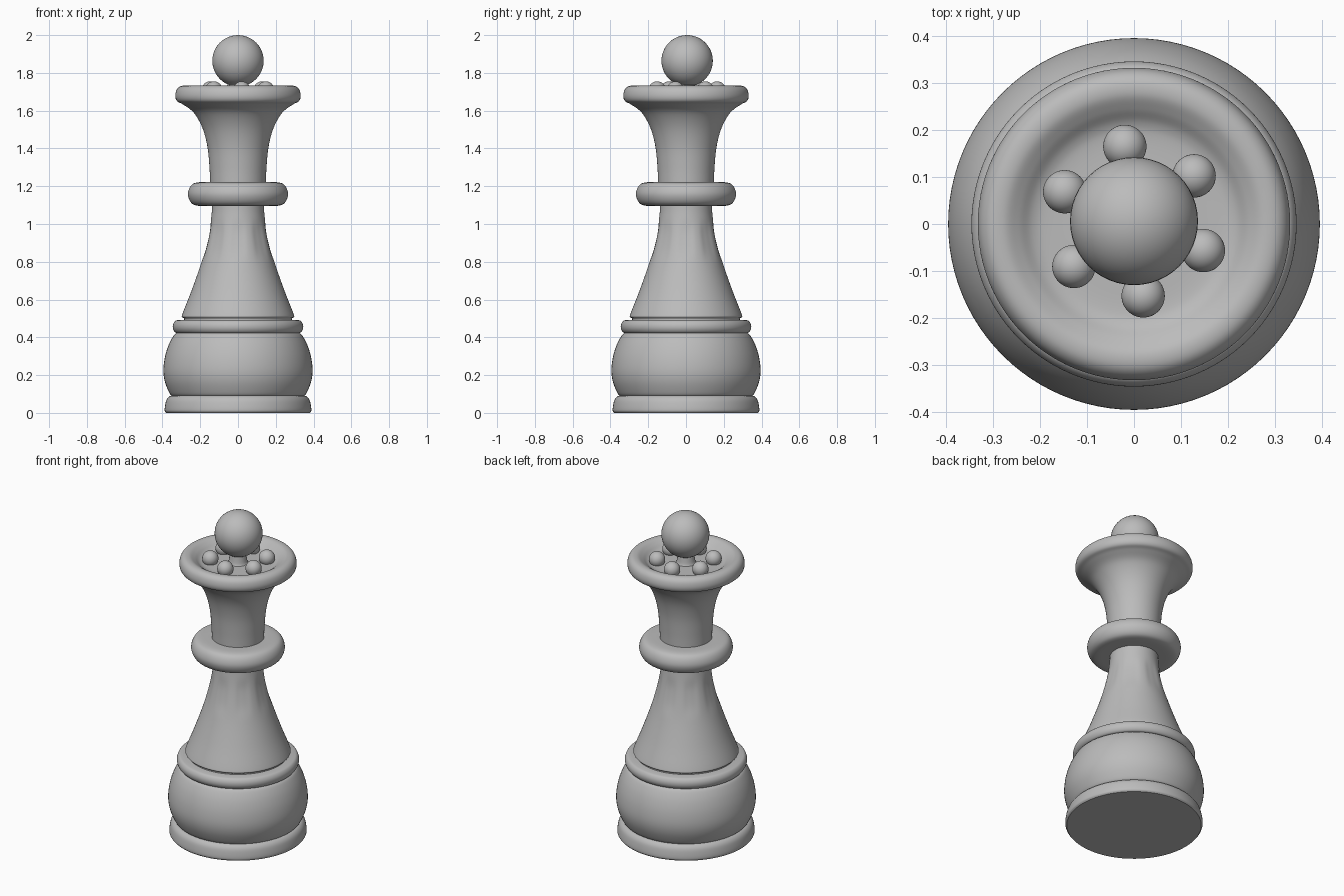
import bpy, bmesh
from math import sin, cos, pi, radians, exp
from mathutils import Vector

if "Cube" in bpy.data.objects:
    bpy.data.objects.remove(bpy.data.objects["Cube"], do_unlink=True)

# Single plain grey finish
grey = bpy.data.materials.new("plain_grey")
grey.use_nodes = True
colour = (0.5, 0.5, 0.5, 1)
grey.diffuse_color = colour
grey.node_tree.nodes["Principled BSDF"].inputs["Base Color"].default_value = colour

SEGMENTS = 96
SAMPLES = 6


def finish(obj):
    obj.data.materials.append(grey)
    bpy.ops.object.select_all(action="DESELECT")
    obj.select_set(True)
    bpy.context.view_layer.objects.active = obj
    bpy.ops.object.shade_smooth_by_angle(angle=radians(40))


def smooth_curve(points):
    """Pass a smooth curve through (radius, height) points."""
    pts = [Vector(p) for p in points]
    pts = [2 * pts[0] - pts[1]] + pts + [2 * pts[-1] - pts[-2]]
    out = []
    for a, b, c, d in zip(pts, pts[1:], pts[2:], pts[3:]):
        for i in range(SAMPLES):
            t = i / SAMPLES
            out.append(0.5 * (2 * b + (c - a) * t + (2 * a - 5 * b + 4 * c - d) * t ** 2
                              + (3 * b - a - 3 * c + d) * t ** 3))
    return out + [pts[-2]]


def lathe(name, points, shape=None):
    """Turn a smooth profile around z, with flat ends."""
    bm = bmesh.new()
    rings = []
    for r, z in smooth_curve(points):
        ring = []
        for i in range(SEGMENTS):
            a = 2 * pi * i / SEGMENTS
            k = r - shape(a, z) if shape else r
            ring.append(bm.verts.new((k * cos(a), k * sin(a), z)))
        rings.append(ring)
    for low, high in zip(rings, rings[1:]):
        for i in range(SEGMENTS):
            j = (i + 1) % SEGMENTS
            bm.faces.new((low[i], low[j], high[j], high[i]))
    bm.faces.new(rings[0][::-1])
    bm.faces.new(rings[-1])
    bmesh.ops.recalc_face_normals(bm, faces=bm.faces)
    mesh = bpy.data.meshes.new(name)
    bm.to_mesh(mesh)
    bm.free()
    obj = bpy.data.objects.new(name, mesh)
    bpy.context.collection.objects.link(obj)
    finish(obj)


def ball(name, radius, location):
    bpy.ops.mesh.primitive_uv_sphere_add(segments=48, ring_count=24, radius=radius, location=location)
    obj = bpy.context.object
    obj.name = name
    finish(obj)


def dents(angle, z):
    """Eight shallow oval hollows around the stem."""
    offset = (angle + pi / 8) % (pi / 4) - pi / 8
    return 0.005 * exp(-(offset / 0.22) ** 4 - ((z - 0.91) / 0.09) ** 4)


# Stacked base
lathe("foot", [(0.38, 0), (0.388, 0.012), (0.386, 0.04), (0.378, 0.07), (0.362, 0.088), (0.34, 0.092)])
lathe("base_bulge", [(0.345, 0.085), (0.363, 0.105), (0.387, 0.165), (0.395, 0.225), (0.387, 0.295),
                     (0.367, 0.36), (0.34, 0.41), (0.32, 0.425)])
lathe("base_ring", [(0.31, 0.42), (0.332, 0.426), (0.344, 0.445), (0.344, 0.468), (0.332, 0.487), (0.31, 0.493)])

# Flared stem and collar
lathe("stem", [(0.285, 0.485), (0.286, 0.5), (0.297, 0.508), (0.292, 0.53), (0.245, 0.65), (0.193, 0.8),
               (0.157, 0.94), (0.14, 1.05), (0.136, 1.12)], dents)
lathe("collar", [(0.13, 1.095), (0.215, 1.097), (0.25, 1.115), (0.265, 1.158), (0.25, 1.202),
                 (0.215, 1.22), (0.13, 1.222)])

# Flared crown with a rounded lip and hollow top
lathe("crown", [(0.147, 1.2), (0.151, 1.3), (0.162, 1.41), (0.189, 1.51), (0.235, 1.59), (0.29, 1.632),
                (0.322, 1.65), (0.332, 1.677), (0.325, 1.71), (0.305, 1.729), (0.275, 1.731),
                (0.245, 1.715), (0.215, 1.693), (0.18, 1.685), (0.1, 1.685)])

# Finial and ring of beads
lathe("finial_neck", [(0.06, 1.68), (0.052, 1.7), (0.045, 1.75)])
ball("finial_ball", 0.136, (0, 0.006, 1.864))
for i in range(6):
    a = radians(97 + 60 * i)
    ball(f"crown_bead_{i + 1}", 0.046, (0.16 * cos(a), 0.006 + 0.16 * sin(a), 1.709))
